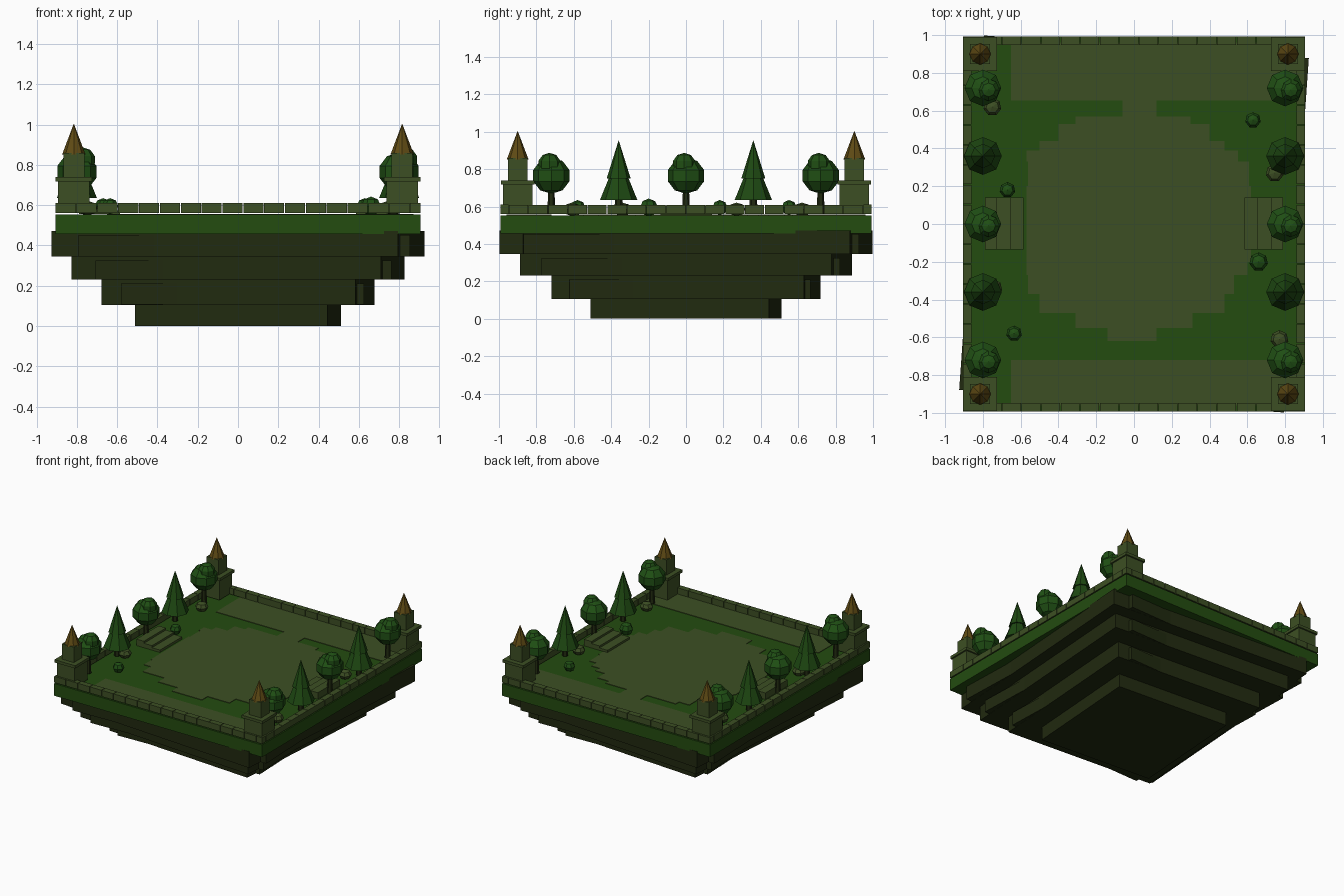
import bpy, bmesh, math
from mathutils import Matrix, Vector

cube = bpy.data.objects.get("Cube")
if cube:
    bpy.data.objects.remove(cube, do_unlink=True)


def material(name, r, g, b):
    m = bpy.data.materials.new(name)
    m.use_nodes = True
    m.diffuse_color = (r, g, b, 1)
    m.node_tree.nodes["Principled BSDF"].inputs["Base Color"].default_value = (r, g, b, 1)
    return m


GRASS = material("grass green", .017, .072, .005)
STONE = material("mossy stone", .046, .078, .017)
EARTH = material("dark earth", .015, .023, .005)
LEAF = material("leaf green", .014, .078, .007)
PINE = material("pine green", .013, .066, .006)
ROOF = material("roof bronze", .115, .07, .007)
GROUND = .561   # level on which everything stands


class Part:
    """Collects simple solids into one named object."""

    def __init__(self, name, mat):
        self.name, self.mat, self.bm = name, mat, bmesh.new()

    def box(self, x0, x1, y0, y1, z0, z1, turn=0):
        mid = Vector((x0 + x1, y0 + y1, z0 + z1)) / 2
        m = (Matrix.Translation(mid) @ Matrix.Rotation(math.radians(turn), 4, 'Z')
             @ Matrix.Diagonal((x1 - x0, y1 - y0, z1 - z0, 1)))
        bmesh.ops.create_cube(self.bm, size=1, matrix=m)

    def block(self, x, y, half, z0, z1):
        self.box(x - half, x + half, y - half, y + half, z0, z1)

    def cone(self, x, y, z0, z1, r0, r1=0, sides=8):
        bmesh.ops.create_cone(self.bm, cap_ends=True, segments=sides, radius1=r0,
                              radius2=r1, depth=z1 - z0,
                              matrix=Matrix.Translation((x, y, (z0 + z1) / 2)))

    def ball(self, x, y, z, r, squash=1, sides=8, rings=5):
        m = Matrix.Translation((x, y, z)) @ Matrix.Diagonal((1, 1, squash, 1))
        bmesh.ops.create_uvsphere(self.bm, u_segments=sides, v_segments=rings, radius=r, matrix=m)

    def done(self):
        mesh = bpy.data.meshes.new(self.name)
        self.bm.to_mesh(mesh)
        self.bm.free()
        mesh.materials.append(self.mat)
        bpy.context.collection.objects.link(bpy.data.objects.new(self.name, mesh))


# Stepped earth underside, each layer slightly twisted
for i, (w, h, z0, z1) in enumerate([(.478, .478, 0, .105), (.632, .676, .105, .23),
                                    (.77, .835, .23, .345), (.862, .94, .345, .472)]):
    layer = Part(f"earth_layer_{i + 1}", EARTH)
    layer.box(-w, w, -h, h, z0, z1, -4)
    if i:
        w, h = w * .955, h * .955
        layer.box(-w, w, -h, h, z0 + .001, z1 - .02, 2)
    layer.done()

# Grass slab
slab = Part("grass_slab", GRASS)
slab.box(-.905, .905, -.993, .993, .457, .553)
slab.done()

# Stone paving: two bands, a short path and a round court made of rows
paving = Part("stone_paving", STONE)
TOP = .557
paving.box(-.65, .87, .655, .96, .552, TOP)
paving.box(-.65, .87, -.96, -.72, .552, TOP)
paving.box(-.06, .12, .57, .655, .552, TOP)
rows = [(.57, -.31, .30), (.53, -.40, .40), (.44, -.50, .48), (.39, -.57, .55),
        (.33, -.56, .61), (.20, -.57, .62), (-.20, -.57, .60), (-.27, -.56, .53),
        (-.37, -.50, .48), (-.47, -.31, .31), (-.55, -.14, .12), (-.62, 0, 0)]
for (y1, x0, x1), (y0, _, _) in zip(rows, rows[1:]):
    paving.box(x0, x1, y0, y1, .552, TOP)
paving.done()

# Low wall of separate blocks around the rim
wall = Part("rim_wall", STONE)
pitch, gap = .1035, .004
for k in range(18):
    a = -.905 + k * pitch
    b = min(a + pitch - gap, .905)
    for y in (-.993, .948):
        wall.box(a, b, y, y + .045, GROUND, .61)
for k in range(18):
    a = -.9465 + k * .1052
    for x in (-.905, .86):
        wall.box(x, x + .045, a, a + .1052 - gap, GROUND, .608)
wall.done()

# Corner towers
for sx, side in ((-1, "right"), (1, "left")):
    for sy, end in ((-1, "front"), (1, "back")):
        x, y = sx * .815, sy * .9
        tower = Part(f"tower_{end}_{side}", STONE)
        tower.block(x, y, .078, GROUND, .72)
        tower.block(x, y, .09, .718, .74)
        tower.block(x, y, .052, .74, .86)
        tower.done()
        roof = Part(f"tower_roof_{end}_{side}", ROOF)
        roof.cone(x, y, .852, 1.005, .058)
        roof.done()

# Trees along both sides
for sx, side in ((-1, "right"), (1, "left")):
    x = sx * .8
    trunks = Part(f"tree_trunks_{side}", EARTH)
    crowns = Part(f"round_crowns_{side}", LEAF)
    pines = Part(f"pine_crowns_{side}", PINE)
    for y in (-.72, 0, .72):
        trunks.cone(x, y, GROUND, .70, .022, .016, 6)
        crowns.ball(x, y, .765, .102, .95)
        crowns.ball(x + .03, y - .01, .825, .062)
    for y in (-.36, .36):
        trunks.cone(x, y, GROUND, .66, .022, .02, 6)
        pines.cone(x, y, .635, .88, .1)
        pines.cone(x, y, .75, .955, .064)
    for part in (trunks, crowns, pines):
        part.done()

# Side steps rising outward
for sx, side in ((-1, "right"), (1, "left")):
    steps = Part(f"steps_{side}", STONE)
    for i, inner in enumerate((.585, .655, .725)):
        x0, x1 = sorted((sx * inner, sx * .79))
        steps.box(x0, x1, -.135, .14, .555, .574 + i * .016)
    steps.done()

# Bushes and rocks
bushes = Part("bushes", LEAF)
for x, y, r in ((.63, .55, .042), (.66, -.2, .05), (-.635, -.58, .042), (-.67, .18, .042)):
    bushes.ball(x, y, .595, r, .95, 7, 4)
bushes.done()
rocks = Part("rocks", STONE)
for x, y in ((-.75, .62), (.745, .27), (.77, -.61), (-.745, -.34)):
    rocks.ball(x, y, .585, .048, .75, 7, 4)
rocks.done()
